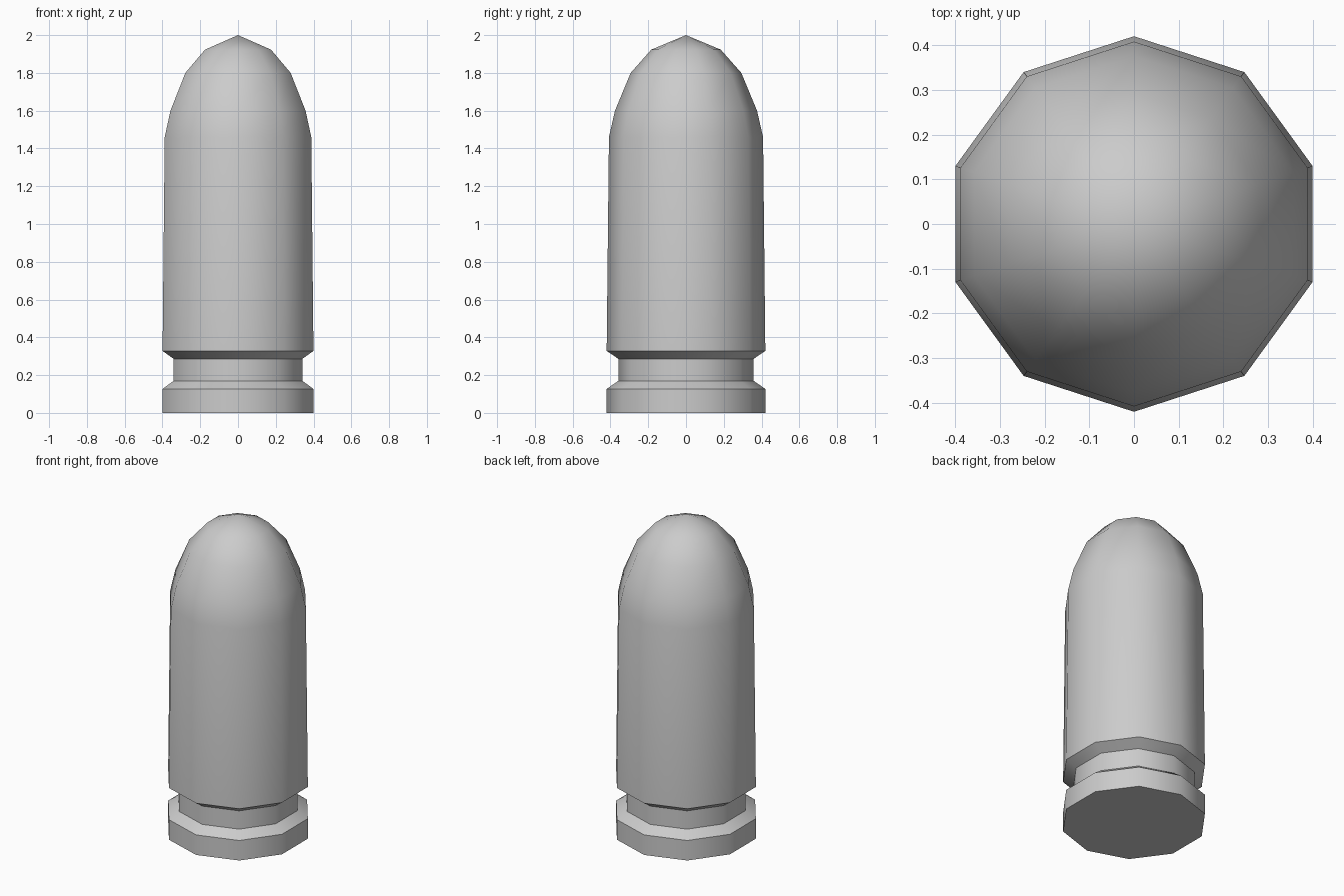
import bpy, bmesh, math

if "Cube" in bpy.data.objects:
    bpy.data.objects.remove(bpy.data.objects["Cube"])

SIDES = 10
# Outline as (radius, height), from base rim through the groove to the nose
PROFILE = [(0.42, 0), (0.42, 0.127), (0.358, 0.17), (0.358, 0.286), (0.42, 0.328),
           (0.408, 1.46), (0.376, 1.6), (0.293, 1.8), (0.184, 1.923)]

bm = bmesh.new()


def ring(radius, z):
    # A corner of the polygon points along y
    angles = [math.pi / 2 + 2 * math.pi * i / SIDES for i in range(SIDES)]
    return [bm.verts.new((radius * math.cos(a), radius * math.sin(a), z)) for a in angles]


# Body walls
rings = [ring(r, z) for r, z in PROFILE]
for low, high in zip(rings, rings[1:]):
    for i in range(SIDES):
        j = (i + 1) % SIDES
        bm.faces.new((low[i], low[j], high[j], high[i]))

# Pointed nose and flat base
tip = bm.verts.new((0, 0, 2))
for i in range(SIDES):
    bm.faces.new((rings[-1][i], rings[-1][(i + 1) % SIDES], tip))
bm.faces.new(rings[0][::-1])

mesh = bpy.data.meshes.new("cartridge_body")
bm.to_mesh(mesh)
bm.free()
body = bpy.data.objects.new("cartridge_body", mesh)
bpy.context.collection.objects.link(body)

# Smooth sides with crisp groove and base edges
bpy.context.view_layer.objects.active = body
body.select_set(True)
bpy.ops.object.shade_smooth_by_angle(angle=math.radians(42))
